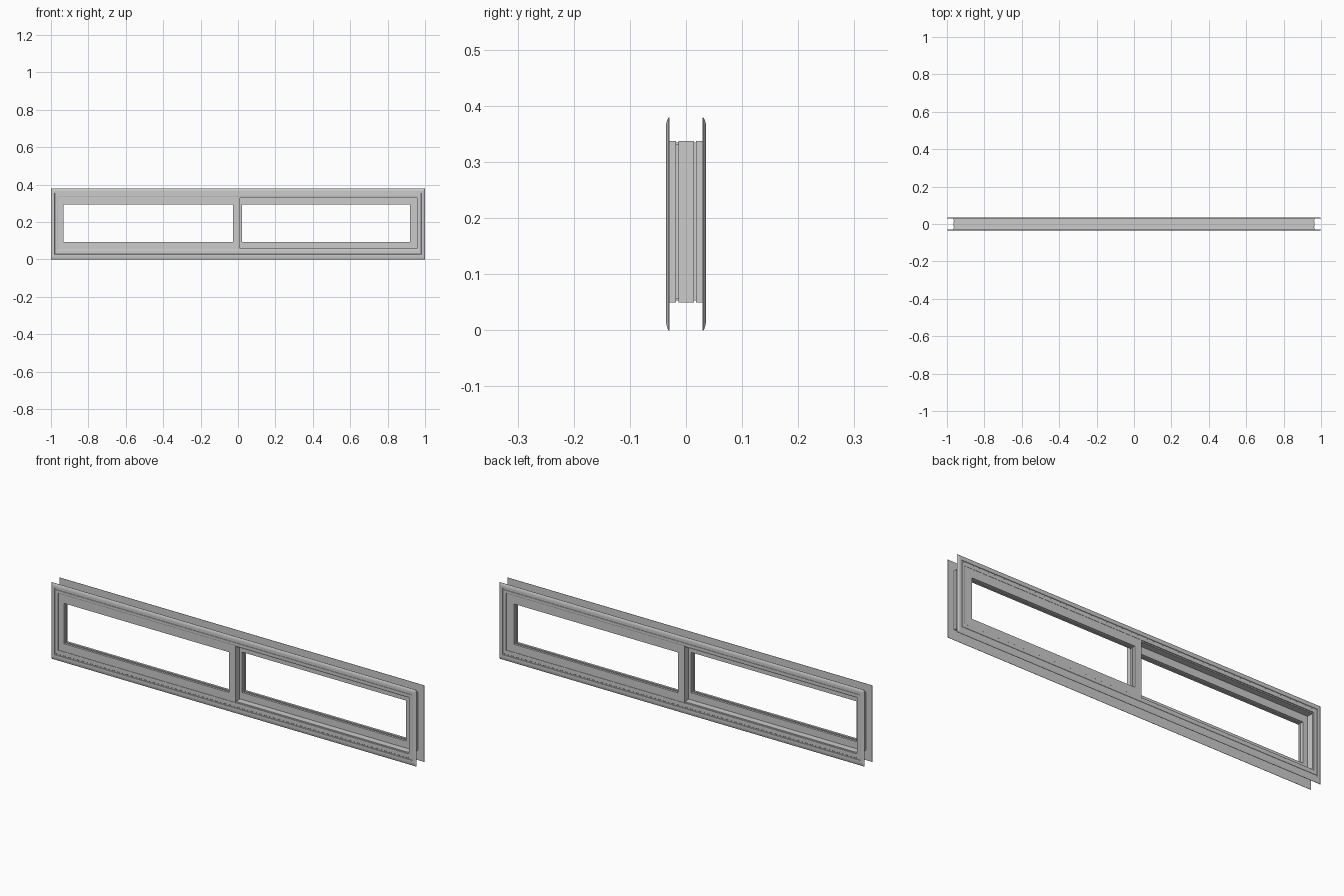
import bpy, bmesh

if "Cube" in bpy.data.objects:
    bpy.data.objects.remove(bpy.data.objects["Cube"])

def rect_loft(name, sections):
    """Closed rectangular ring: each section is (x0, x1, z0, z1, y) around the profile."""
    bm = bmesh.new()
    loops = [[bm.verts.new((x, y, z)) for x, z in ((x0, z0), (x1, z0), (x1, z1), (x0, z1))]
             for x0, x1, z0, z1, y in sections]
    n = len(loops)
    for i in range(n):
        a, b = loops[i], loops[(i + 1) % n]
        for k in range(4):
            m = (k + 1) % 4
            bm.faces.new((a[k], a[m], b[m], b[k]))
    bmesh.ops.recalc_face_normals(bm, faces=bm.faces[:])
    me = bpy.data.meshes.new(name)
    bm.to_mesh(me)
    bm.free()
    ob = bpy.data.objects.new(name, me)
    bpy.context.collection.objects.link(ob)
    return ob

# Casing trims: rounded outer edge, stepped face, one on each side of the wall
TRIM = [(0, 0), (0, .0015), (.06, .0035), (.2, .0055), (.32, .0062), (.52, .0062),
        (.54, .0042), (.64, .0042), (.66, .0052), (.94, .0052), (1, .0042), (1, 0)]
for name, s in (("front_trim", -1), ("back_trim", 1)):
    rect_loft(name, [(-1 + .038 * t, 1 - .038 * t, .052 * t, .379 - .044 * t, s * (.0295 + d))
                     for t, d in TRIM])

# Main frame: channel body with two grooves running round the outside
G = .0055
FRAME = [(0, -.0297), (0, -.018), (G, -.018), (G, -.013), (0, -.013), (0, .014),
         (G, .014), (G, .018), (0, .018), (0, .0297), (.008, .0297), (.008, -.0297)]
rect_loft("main_frame", [(-.966 + o, .966 - o, .05 + o, .3375 - o, y) for o, y in FRAME])

# Sliding sashes: left one in the front track, right one in the back track
def sash(name, outer, inner, y0, y1):
    lip = .003
    ym = (y0 + y1) / 2
    wide = (inner[0] - lip, inner[1] + lip, inner[2] - lip, inner[3] + lip)
    rect_loft(name, [(*outer, y0), (*outer, y1), (*inner, y1), (*inner, ym + .004),
                     (*wide, ym + .004), (*wide, ym - .004), (*inner, ym - .004), (*inner, y0)])

sash("front_sash", (-.963, .01, .053, .335), (-.932, -.027, .093, .293), -.0325, -.002)
sash("back_sash", (-.014, .963, .053, .335), (.021, .92, .093, .293), .002, .0325)
